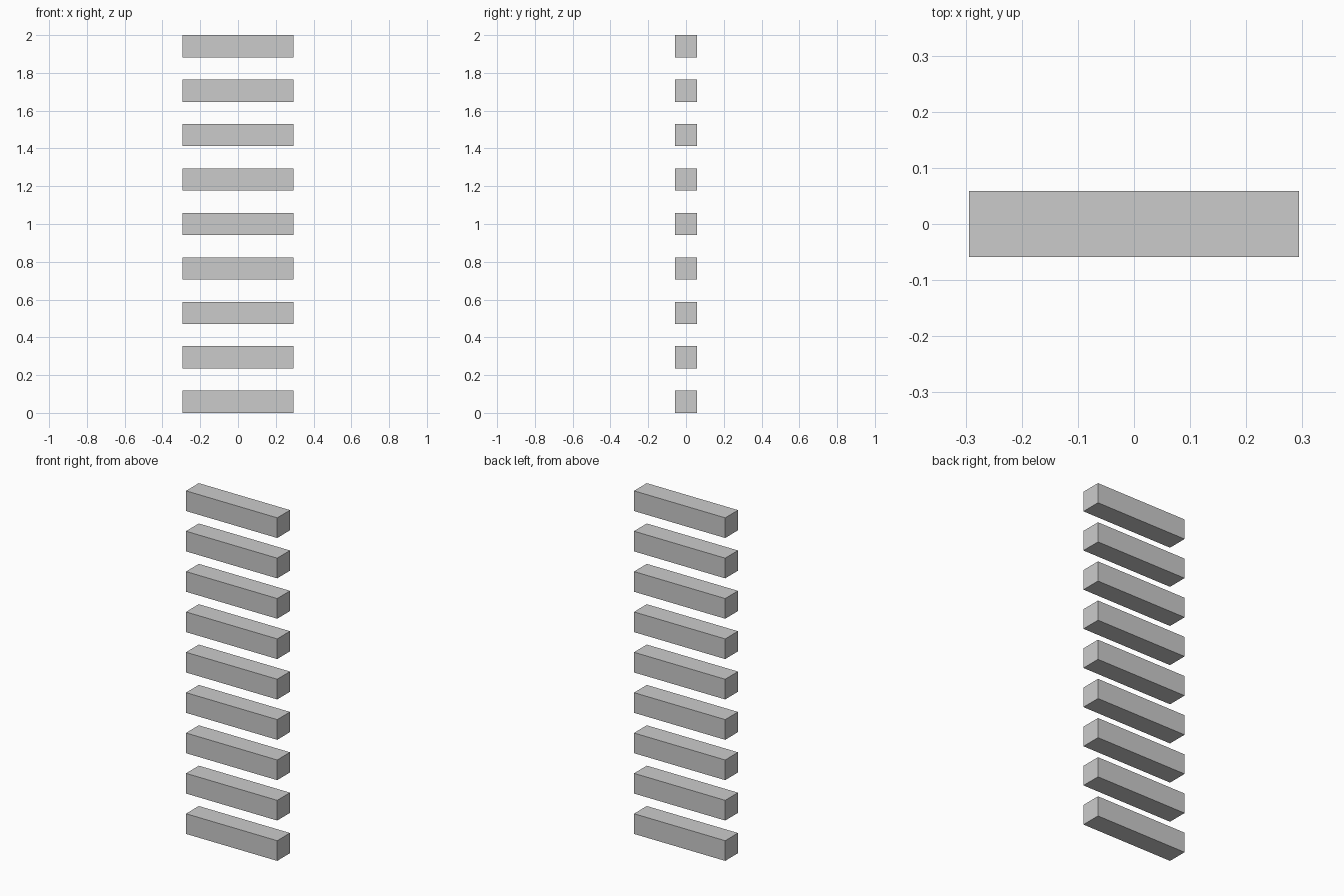
import bpy

if "Cube" in bpy.data.objects:
    bpy.data.objects.remove(bpy.data.objects["Cube"])

COUNT = 9
UNIT = 2.0 / (2 * COUNT - 1)   # bar thickness equals the gap between bars
WIDTH = 5 * UNIT


def add_bar(name, z):
    bpy.ops.mesh.primitive_cube_add(size=1, location=(0, 0, z))
    bar = bpy.context.object
    bar.name = name
    bar.scale = (WIDTH, UNIT, UNIT)
    bpy.ops.object.transform_apply(location=False, rotation=False, scale=True)


# Vertical stack of evenly spaced square-section bars
for i in range(COUNT):
    add_bar(f"bar_{i + 1}", UNIT * (2 * i + 0.5))
